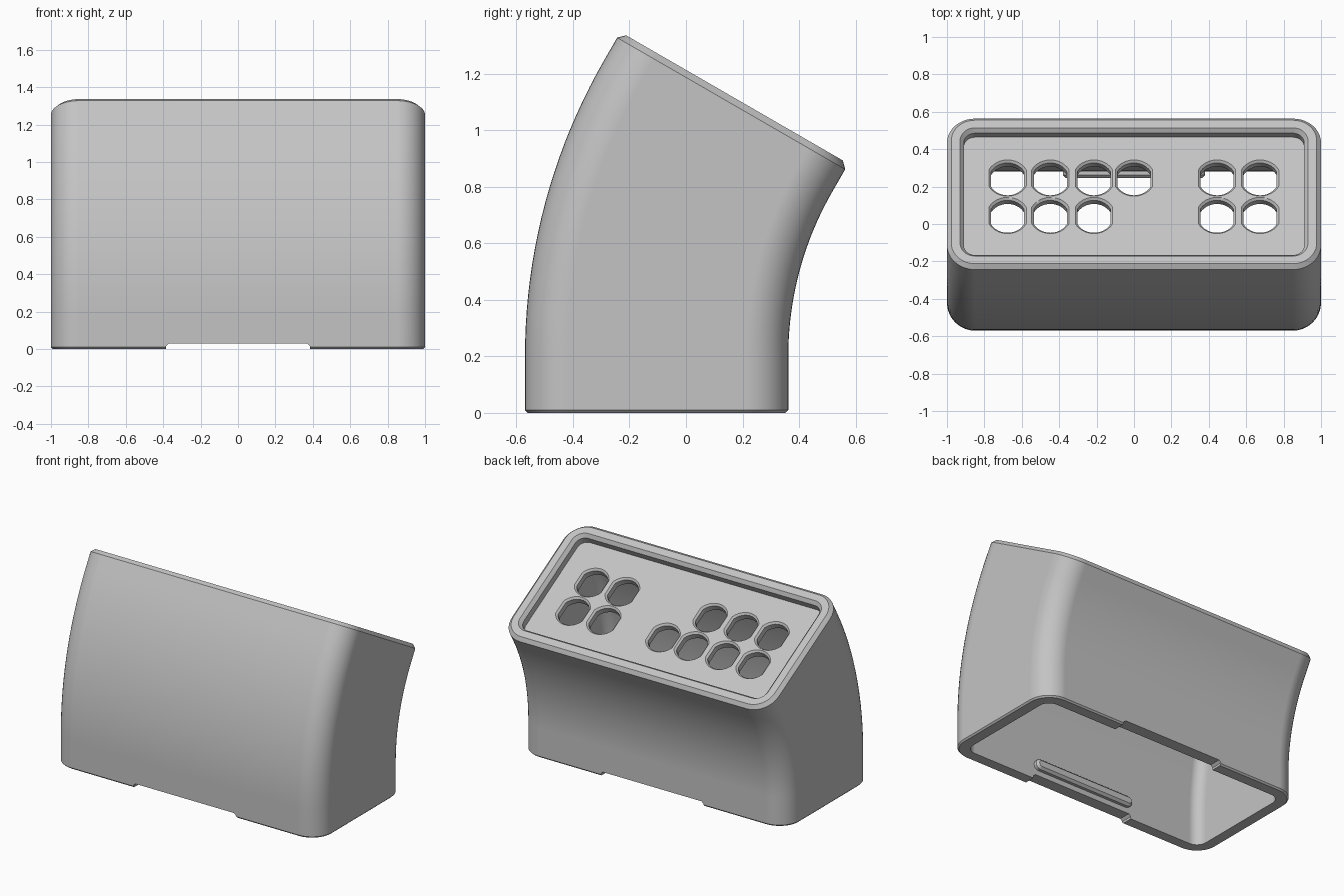
import bpy
import bmesh
from math import sin, cos, asin, pi, radians
from mathutils import Vector

if "Cube" in bpy.data.objects:
    bpy.data.objects.remove(bpy.data.objects["Cube"], do_unlink=True)

HALF_W, HALF_D, CORNER = 1.0, 0.466, 0.15
BEND, START_Z, RADIUS = radians(30), 0.2, 1.634
PIVOT_Y = RADIUS + HALF_D - 0.57
WALL, FLOOR = 0.08, 0.047

grey = bpy.data.materials.new("light_grey_plastic")
grey.use_nodes = True
grey.diffuse_color = (0.55, 0.55, 0.55, 1)
grey.node_tree.nodes["Principled BSDF"].inputs["Base Color"].default_value = (0.55, 0.55, 0.55, 1)


def place(points, angle, h):
    """Put 2D section points on the bent centre line, h along its direction."""
    along = Vector((0, sin(angle), cos(angle)))
    across = Vector((0, cos(angle), -sin(angle)))
    origin = Vector((0, PIVOT_Y - RADIUS * cos(angle), START_Z + RADIUS * sin(angle)))
    return [origin + Vector((x, 0, 0)) + across * u + along * h for x, u in points]


def rounded_rect(inset, segs=10):
    r = max(CORNER - inset, 0.03)
    cx, cy = HALF_W - inset - r, HALF_D - inset - r
    pts = []
    for q, (sx, sy) in enumerate([(1, 1), (-1, 1), (-1, -1), (1, -1)]):
        for i in range(segs + 1):
            a = (q + i / segs) * pi / 2
            pts.append((sx * cx + r * cos(a), sy * cy + r * sin(a)))
    return pts


def clipped_circle(cx, cy, inset, segs=12):
    r, w = 0.112 - inset, 0.1 - inset
    t = asin(w / r)
    arc = [-t + 2 * t * i / segs for i in range(segs + 1)]
    return ([(cx + r * sin(a), cy + r * cos(a)) for a in arc]
            + [(cx - r * sin(a), cy - r * cos(a)) for a in arc])


def loft(bm, rings):
    loops = [[bm.verts.new(p) for p in ring] for ring in rings]
    for a, b in zip(loops, loops[1:]):
        for i in range(len(a)):
            j = (i + 1) % len(a)
            bm.faces.new((a[i], a[j], b[j], b[i]))
    bm.faces.new(loops[0])
    bm.faces.new(loops[-1])


def finish(name, bm):
    bmesh.ops.recalc_face_normals(bm, faces=bm.faces)
    mesh = bpy.data.meshes.new(name)
    bm.to_mesh(mesh)
    bm.free()
    obj = bpy.data.objects.new(name, mesh)
    mesh.materials.append(grey)
    bpy.context.collection.objects.link(obj)
    return obj


def activate(obj):
    bpy.ops.object.select_all(action='DESELECT')
    obj.select_set(True)
    bpy.context.view_layer.objects.active = obj


def cut(obj, cutter):
    activate(obj)
    mod = obj.modifiers.new("cut", 'BOOLEAN')
    mod.operation, mod.solver, mod.object = 'DIFFERENCE', 'EXACT', cutter
    bpy.ops.object.modifier_apply(modifier=mod.name)
    bpy.data.objects.remove(cutter, do_unlink=True)


def smooth(obj):
    activate(obj)
    bpy.ops.object.shade_smooth_by_angle(angle=radians(30))
    mod = obj.modifiers.new("even_shading", 'WEIGHTED_NORMAL')
    mod.keep_sharp = True


# Bent housing: inner skin up from under the panel, round the foot, over the rim
arc = [BEND * i / 20 for i in range(21)]
stations = [(BEND, FLOOR - 0.05, WALL)]
stations += [(a, 0, WALL) for a in reversed(arc[:-1])]
stations += [(0, -START_Z, WALL), (0, -START_Z, 0.01), (0, 0.01 - START_Z, 0)]
stations += [(a, 0, 0) for a in arc]
stations += [(BEND, 0.09, 0), (BEND, 0.113, 0.023), (BEND, 0.113, 0.07),
             (BEND, 0.09, 0.09), (BEND, FLOOR, 0.09)]
bm = bmesh.new()
loft(bm, [place(rounded_rect(inset), a, h) for a, h, inset in stations])
housing = finish("housing", bm)

# Chamfered connector openings in the top panel
columns = [-0.676, -0.447, -0.214, 0.444, 0.674]
centres = [(x, u) for x in columns for u in (-0.107, 0.124)] + [(0, 0.124)]
bm = bmesh.new()
for x, u in centres:
    loft(bm, [place(clipped_circle(x, u, inset), BEND, FLOOR + h)
              for h, inset in [(0.01, 0), (0, 0), (-0.012, 0.012), (-0.09, 0.012)]])
cut(housing, finish("opening_cutter", bm))

# Shallow notch through the front and back foot
notch = [(-0.385, -0.05), (-0.385, 0.015), (-0.37, 0.03),
         (0.37, 0.03), (0.385, 0.015), (0.385, -0.05)]
bm = bmesh.new()
loft(bm, [[(x, y, z) for x, z in notch] for y in (-1, 1)])
cut(housing, finish("notch_cutter", bm))
smooth(housing)

# Round-ended snap ridges inside the front and back walls
for name, wall_y, inward in (("front_ridge", -0.57 + WALL, 1), ("back_ridge", 0.362 - WALL, -1)):
    bm = bmesh.new()
    rings = []
    for depth, r in ((-0.02, 0.035), (0.02, 0.035), (0.035, 0.02)):
        ring = []
        for side in (1, -1):
            for i in range(9):
                a = -pi / 2 + pi * i / 8
                ring.append((side * (0.345 + r * cos(a)), wall_y + inward * depth,
                             0.1 + side * r * sin(a)))
        rings.append(ring)
    loft(bm, rings)
    smooth(finish(name, bm))
